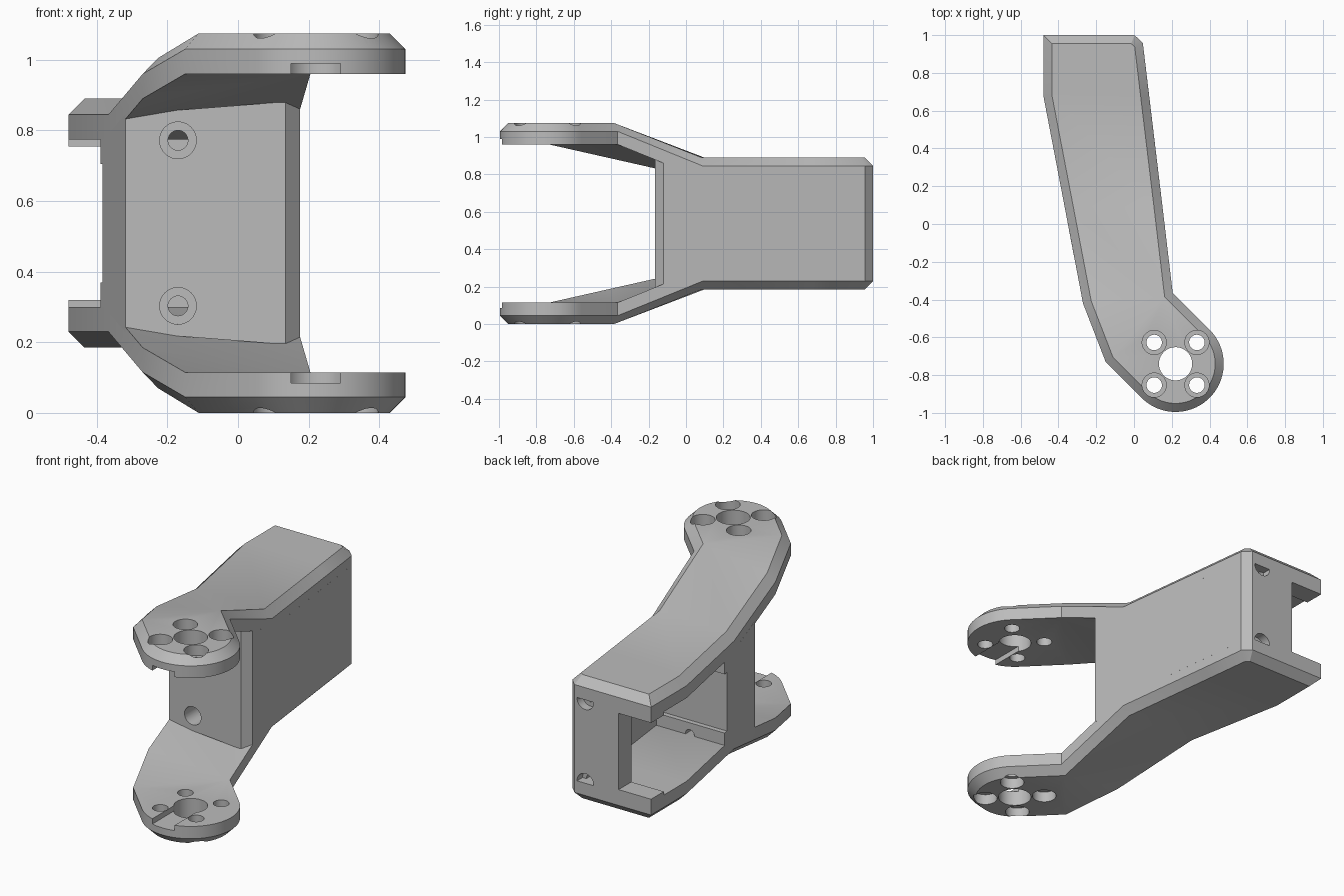
import bpy, bmesh, math
from mathutils import Vector, Matrix

if "Cube" in bpy.data.objects:
    bpy.data.objects.remove(bpy.data.objects["Cube"], do_unlink=True)

H = 1.075          # overall height
CH = 0.045         # edge chamfer
THICK = 0.115      # plate thickness
HUB = Vector((0.22, -0.74))
HUB_R = 0.255

grey = bpy.data.materials.new("plain_grey")
grey.use_nodes = True
colour = (0.5, 0.5, 0.5, 1)
grey.diffuse_color = colour
grey.node_tree.nodes["Principled BSDF"].inputs["Base Color"].default_value = colour


def make(name, verts, faces):
    me = bpy.data.meshes.new(name)
    me.from_pydata(verts, [], faces)
    bm = bmesh.new()
    bm.from_mesh(me)
    bmesh.ops.recalc_face_normals(bm, faces=bm.faces)
    bm.to_mesh(me)
    bm.free()
    me.materials.append(grey)
    ob = bpy.data.objects.new(name, me)
    bpy.context.collection.objects.link(ob)
    return ob


def prism(name, foot, low, high):
    """Footprint extruded between two height functions of x and y."""
    n = len(foot)
    verts = [(x, y, low(x, y)) for x, y in foot] + [(x, y, high(x, y)) for x, y in foot]
    faces = [list(range(n)), list(range(n, 2 * n))]
    faces += [[i, (i + 1) % n, n + (i + 1) % n, n + i] for i in range(n)]
    return make(name, verts, faces)


def cylinder(a, b, r):
    a, b = Vector(a), Vector(b)
    bm = bmesh.new()
    rot = (b - a).to_track_quat('Z', 'Y').to_matrix().to_4x4()
    bmesh.ops.create_cone(bm, cap_ends=True, segments=40, radius1=r, radius2=r,
                          depth=(b - a).length,
                          matrix=Matrix.Translation((a + b) / 2) @ rot)
    me = bpy.data.meshes.new("cutter")
    bm.to_mesh(me)
    bm.free()
    ob = bpy.data.objects.new("cutter", me)
    bpy.context.collection.objects.link(ob)
    return ob


def cut(target, cutters):
    for c in cutters:
        c.hide_render = True
        m = target.modifiers.new("cut", 'BOOLEAN')
        m.operation, m.solver, m.object = 'DIFFERENCE', 'EXACT', c
    bpy.context.view_layer.update()
    ev = target.evaluated_get(bpy.context.evaluated_depsgraph_get())
    me = bpy.data.meshes.new_from_object(ev)
    target.modifiers.clear()
    target.data = me
    me.materials.clear()
    me.materials.append(grey)
    for c in cutters:
        bpy.data.objects.remove(c, do_unlink=True)


def mirrored(ob, name):
    """Copy reflected about mid height."""
    me = ob.data.copy()
    me.transform(Matrix.Translation((0, 0, H)) @ Matrix.Scale(-1, 4, (0, 0, 1)))
    me.flip_normals()
    new = bpy.data.objects.new(name, me)
    bpy.context.collection.objects.link(new)
    return new


def inset(pts, d):
    """Mitred inward offset of a counter-clockwise outline."""
    out = []
    for i, p in enumerate(pts):
        e1 = (p - pts[i - 1]).normalized()
        e2 = (pts[(i + 1) % len(pts)] - p).normalized()
        n1, n2 = Vector((-e1.y, e1.x)), Vector((-e2.y, e2.x))
        out.append(p + (n1 + n2) * d / (1 + n1.dot(n2)))
    return out


# Side plate: body part, bent neck and round hub
ARC = 32
left = [(-.48, 1), (-.48, .68), (-.367, .09), (-.27, -.42), (-.15, -.73)]
right = [(.205, -.365), (.151, .09), (.08, .68), (.047, .957)]
arc = []
for i in range(ARC):
    a = math.radians(226 + 179 * i / (ARC - 1))
    arc.append((HUB.x + HUB_R * math.cos(a), HUB.y + HUB_R * math.sin(a)))
outline = [Vector(p) for p in [(.003, 1)] + left + arc + right]
N = len(outline)
base = [.185 if p.y > 0 else 0 for p in outline]
base[4] = .07
small = inset(outline, CH)
verts = [(p.x, p.y, z) for p, z in zip(small, base)]
verts += [(p.x, p.y, z + CH) for p, z in zip(outline, base)]
verts += [(p.x, p.y, z + THICK) for p, z in zip(outline, base)]
R3, R2, R1, R0 = N - 4, N - 3, N - 2, N - 1
cap = [[0, 1, 2, R1, R0], [2, 3, R2, R1], [3, R3, R2], [3, 4, R3], [4, 5, R3],
       list(range(5, R3 + 1))]
faces = cap + [[i + 2 * N for i in f] for f in cap]
for k in (0, N):
    faces += [[k + i, k + (i + 1) % N, k + N + (i + 1) % N, k + N + i] for i in range(N)]
lower_plate = make("lower_plate", verts, faces)

# Hub bore, counterbored bolt holes and inner slot
tools = [cylinder((HUB.x, HUB.y, -.1), (HUB.x, HUB.y, .3), .088)]
for sx in (-1, 1):
    for sy in (-1, 1):
        x, y = HUB.x + sx * .113, HUB.y + sy * .113
        tools.append(cylinder((x, y, -.1), (x, y, .3), .041))
        tools.append(cylinder((x, y, -.1), (x, y, .06), .064))
tools.append(prism("cutter", [(.15, -1.1), (.29, -1.1), (.29, -.74), (.15, -.74)],
                   lambda x, y: .085, lambda x, y: .2))
cut(lower_plate, tools)
upper_plate = mirrored(lower_plate, "upper_plate")


# Height just inside the lower plate
def bed(x, y):
    t = min(max((y + .4) / .49, 0), 1)
    front = .07 * (.2 - x) / .47
    return front + (.185 - front) * t + THICK - .015


def roof(x, y):
    return H - bed(x, y)


# C-shaped frame: front web, right wall and rear wall
frame = prism("body_frame",
              [(-.319, -.165), (.135, -.165), (.176, -.12), (.151, .09), (.047, .957),
               (.003, 1), (-.275, 1), (-.275, .885), (-.04, .885), (.045, .18),
               (-.384, .18), (-.367, .09)], bed, roof)

# Screw bosses behind the web
boss = prism("lower_boss", [(-.384, .18), (.045, .18), (.042, .208), (-.389, .208)],
             bed, lambda x, y: .37)

# Rear flange tabs beside the slot
tab = prism("lower_rear_tab", [(-.275, 1), (-.275, .885), (-.48, .885), (-.48, 1)],
            bed, lambda x, y: .32)

# Screw holes through web and rear wall
FX, BX, SZ = -.17, -.065, .303
tools = []
for z in (SZ, H - SZ):
    tools += [cylinder((FX, -.3, z), (FX, .4, z), .028),
              cylinder((FX, -.3, z), (FX, -.03, z), .052),
              cylinder((BX, .7, z), (BX, 1.1, z), .028),
              cylinder((BX, .95, z), (BX, 1.1, z), .052)]
cut(frame, tools)
cut(boss, [cylinder((FX, 0, SZ), (FX, .4, SZ), .028)])
upper_boss = mirrored(boss, "upper_boss")
upper_tab = mirrored(tab, "upper_rear_tab")

# Smooth round surfaces, keep edges sharp
bpy.ops.object.select_all(action='DESELECT')
for ob in (lower_plate, upper_plate, frame, boss, upper_boss, tab, upper_tab):
    ob.select_set(True)
bpy.context.view_layer.objects.active = frame
bpy.ops.object.shade_smooth_by_angle(angle=math.radians(28))
